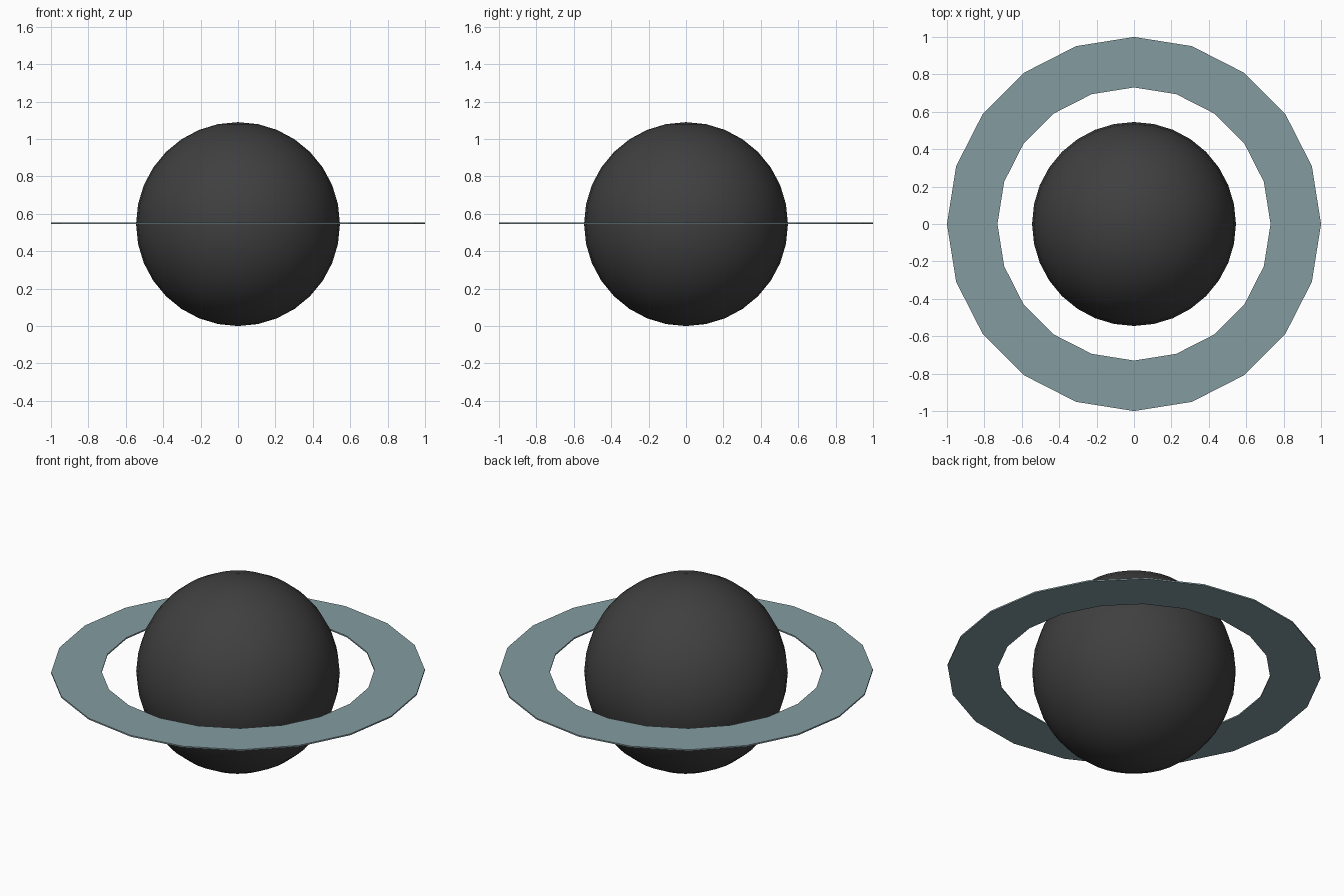
import bpy, bmesh, math

if "Cube" in bpy.data.objects:
    bpy.data.objects.remove(bpy.data.objects["Cube"])

RADIUS = 0.545
RING_SIDES, RING_INNER, RING_OUTER, RING_THICK = 20, 0.73, 1.0, 0.008


def paint(obj, name, rgb):
    mat = bpy.data.materials.new(name)
    mat.diffuse_color = (*rgb, 1)
    mat.use_nodes = True
    mat.node_tree.nodes["Principled BSDF"].inputs["Base Color"].default_value = mat.diffuse_color
    obj.data.materials.append(mat)


# Planet: smooth-shaded ball standing on the ground
bpy.ops.mesh.primitive_uv_sphere_add(segments=32, ring_count=16, radius=RADIUS,
                                     location=(0, 0, RADIUS))
planet = bpy.context.object
planet.name = "planet"
bpy.ops.object.shade_smooth()
paint(planet, "dark_grey", (0.05, 0.05, 0.052))

# Ring: rectangular section swept through 20 flat sides
bm = bmesh.new()
h = RING_THICK / 2
section = [(RING_INNER, -h), (RING_OUTER, -h), (RING_OUTER, h), (RING_INNER, h)]
loops = []
for i in range(RING_SIDES):
    a = math.tau * i / RING_SIDES
    loops.append([bm.verts.new((r * math.cos(a), r * math.sin(a), z)) for r, z in section])
for i in range(RING_SIDES):
    p, q = loops[i], loops[(i + 1) % RING_SIDES]
    for j in range(4):
        k = (j + 1) % 4
        bm.faces.new((p[j], q[j], q[k], p[k]))
bmesh.ops.recalc_face_normals(bm, faces=bm.faces)
mesh = bpy.data.meshes.new("ring")
bm.to_mesh(mesh)
bm.free()
ring = bpy.data.objects.new("ring", mesh)
ring.location.z = RADIUS + 0.004
bpy.context.collection.objects.link(ring)
paint(ring, "blue_grey", (0.23, 0.33, 0.35))
